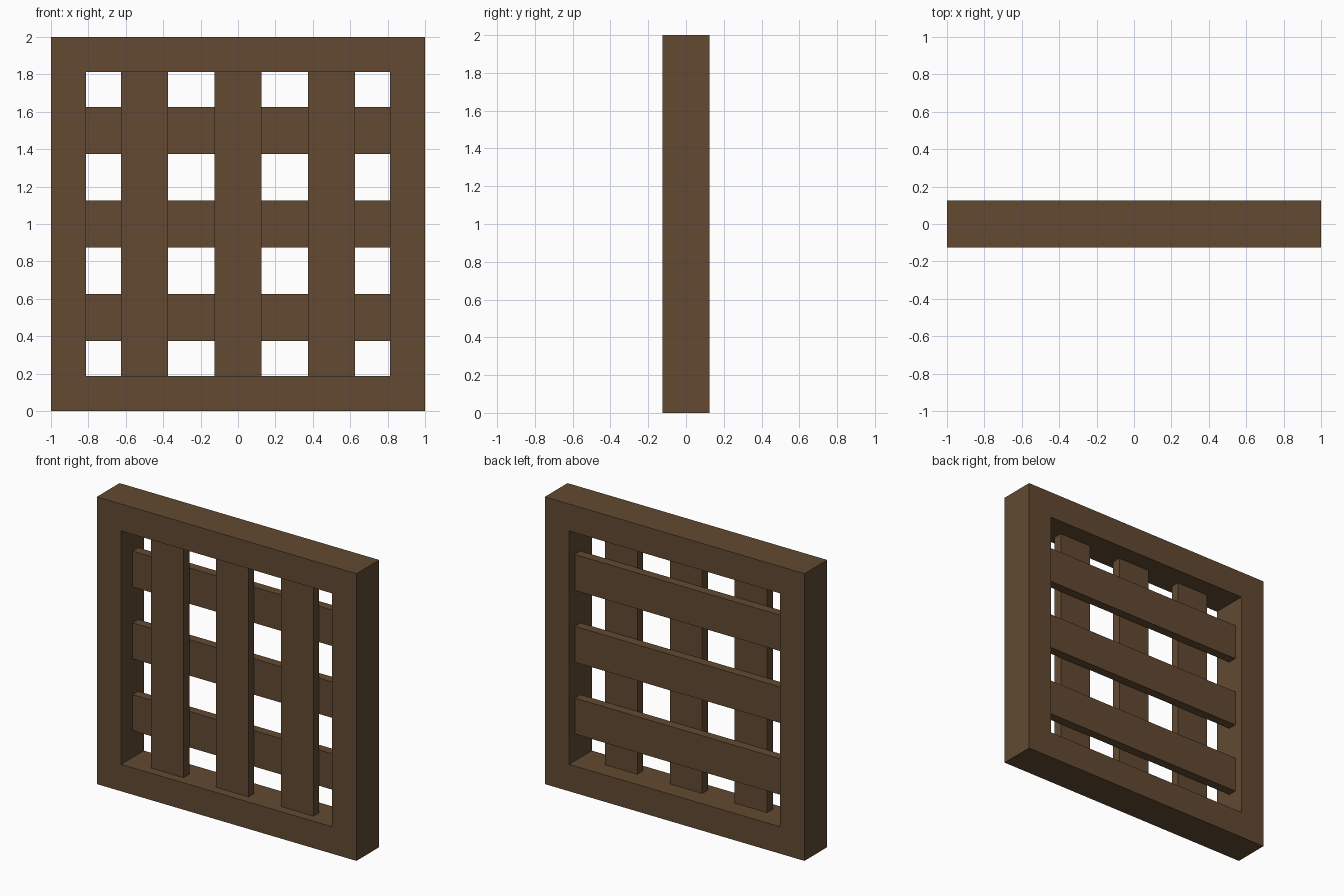
import bpy
import bmesh

cube = bpy.data.objects.get("Cube")
if cube:
    bpy.data.objects.remove(cube, do_unlink=True)

# Single wood colour
wood = bpy.data.materials.new("dark_brown_wood")
wood.use_nodes = True
colour = (0.122, 0.0685, 0.0319, 1.0)
wood.diffuse_color = colour
bsdf = wood.node_tree.nodes["Principled BSDF"]
bsdf.inputs["Base Color"].default_value = colour
bsdf.inputs["Roughness"].default_value = 0.9

OUTER, INNER, DEPTH = 1.0, 0.8125, 0.125
SLAT_W, SLAT_T = 0.25, 0.0625


def add_object(name, bm):
    bmesh.ops.recalc_face_normals(bm, faces=bm.faces)
    mesh = bpy.data.meshes.new(name)
    bm.to_mesh(mesh)
    bm.free()
    mesh.materials.append(wood)
    obj = bpy.data.objects.new(name, mesh)
    bpy.context.collection.objects.link(obj)
    return obj


def box(name, centre, size):
    bm = bmesh.new()
    bmesh.ops.create_cube(bm, size=1)
    bmesh.ops.scale(bm, vec=size, verts=bm.verts)
    bmesh.ops.translate(bm, vec=centre, verts=bm.verts)
    return add_object(name, bm)


# Square frame: four loops joined around its section
bm = bmesh.new()
corners = [(-1, -1), (1, -1), (1, 1), (-1, 1)]
section = [(OUTER, -DEPTH), (OUTER, DEPTH), (INNER, DEPTH), (INNER, -DEPTH)]
loops = [[bm.verts.new((cx * r, y, 1 + cz * r)) for cx, cz in corners]
         for r, y in section]
for i in range(4):
    a, b = loops[i], loops[(i + 1) % 4]
    for j in range(4):
        k = (j + 1) % 4
        bm.faces.new((a[j], a[k], b[k], b[j]))
add_object("frame", bm)

# Upright slats in front, cross slats behind
for i, p in enumerate((-0.5, 0.0, 0.5), 1):
    box(f"upright_slat_{i}", (p, -SLAT_T / 2, 1), (SLAT_W, SLAT_T, 2 * INNER))
    box(f"cross_slat_{i}", (0, SLAT_T / 2, 1 + p), (2 * INNER, SLAT_T, SLAT_W))
